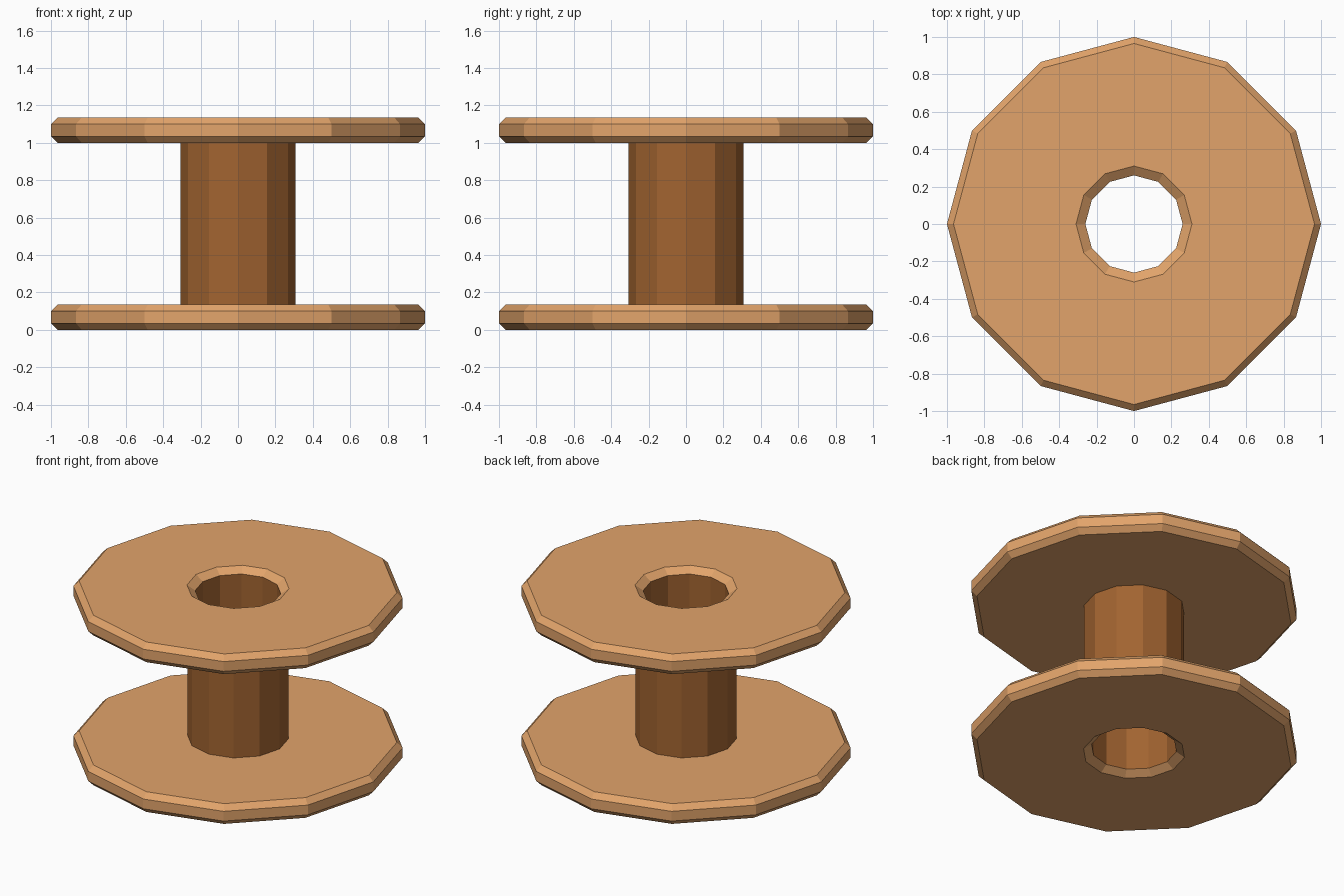
import bpy
import bmesh
import math

SIDES = 12
HEIGHT = 1.135      # full height of the spool
THICK = 0.135       # flange thickness
BEVEL = 0.035       # chamfer on rims and hole
HOLE, CORE = 0.26, 0.308

if "Cube" in bpy.data.objects:
    bpy.data.objects.remove(bpy.data.objects["Cube"], do_unlink=True)


def make_material(name, color):
    mat = bpy.data.materials.new(name)
    mat.use_nodes = True
    mat.diffuse_color = color
    mat.node_tree.nodes["Principled BSDF"].inputs["Base Color"].default_value = color
    return mat


def lathe_ring(name, profile, mat):
    """Sweep a closed (radius, z) profile around z into a faceted ring."""
    bm = bmesh.new()
    rings = []
    for i in range(SIDES):
        a = 2 * math.pi * i / SIDES
        rings.append([bm.verts.new((r * math.cos(a), r * math.sin(a), z)) for r, z in profile])
    n = len(profile)
    for i in range(SIDES):
        here, there = rings[i], rings[(i + 1) % SIDES]
        for j in range(n):
            k = (j + 1) % n
            bm.faces.new((here[j], there[j], there[k], here[k]))
    bmesh.ops.recalc_face_normals(bm, faces=bm.faces)
    mesh = bpy.data.meshes.new(name)
    bm.to_mesh(mesh)
    bm.free()
    mesh.materials.append(mat)
    obj = bpy.data.objects.new(name, mesh)
    bpy.context.collection.objects.link(obj)
    return obj


light_wood = make_material("light wood", (0.76, 0.37, 0.145, 1))
dark_wood = make_material("dark wood", (0.361, 0.127, 0.03, 1))

# Flanges: chamfered discs whose hole funnels into the core
flange = [
    (0.31, 0), (1 - BEVEL, 0), (1, BEVEL), (1, THICK - BEVEL),
    (1 - BEVEL, THICK), (0.30, THICK), (HOLE, BEVEL),
]
lathe_ring("bottom_flange", flange, light_wood)
lathe_ring("top_flange", [(r, HEIGHT - z) for r, z in flange], light_wood)

# Hollow core joining the flanges
lathe_ring("core_tube", [(HOLE, BEVEL), (CORE, BEVEL),
                         (CORE, HEIGHT - BEVEL), (HOLE, HEIGHT - BEVEL)], dark_wood)
